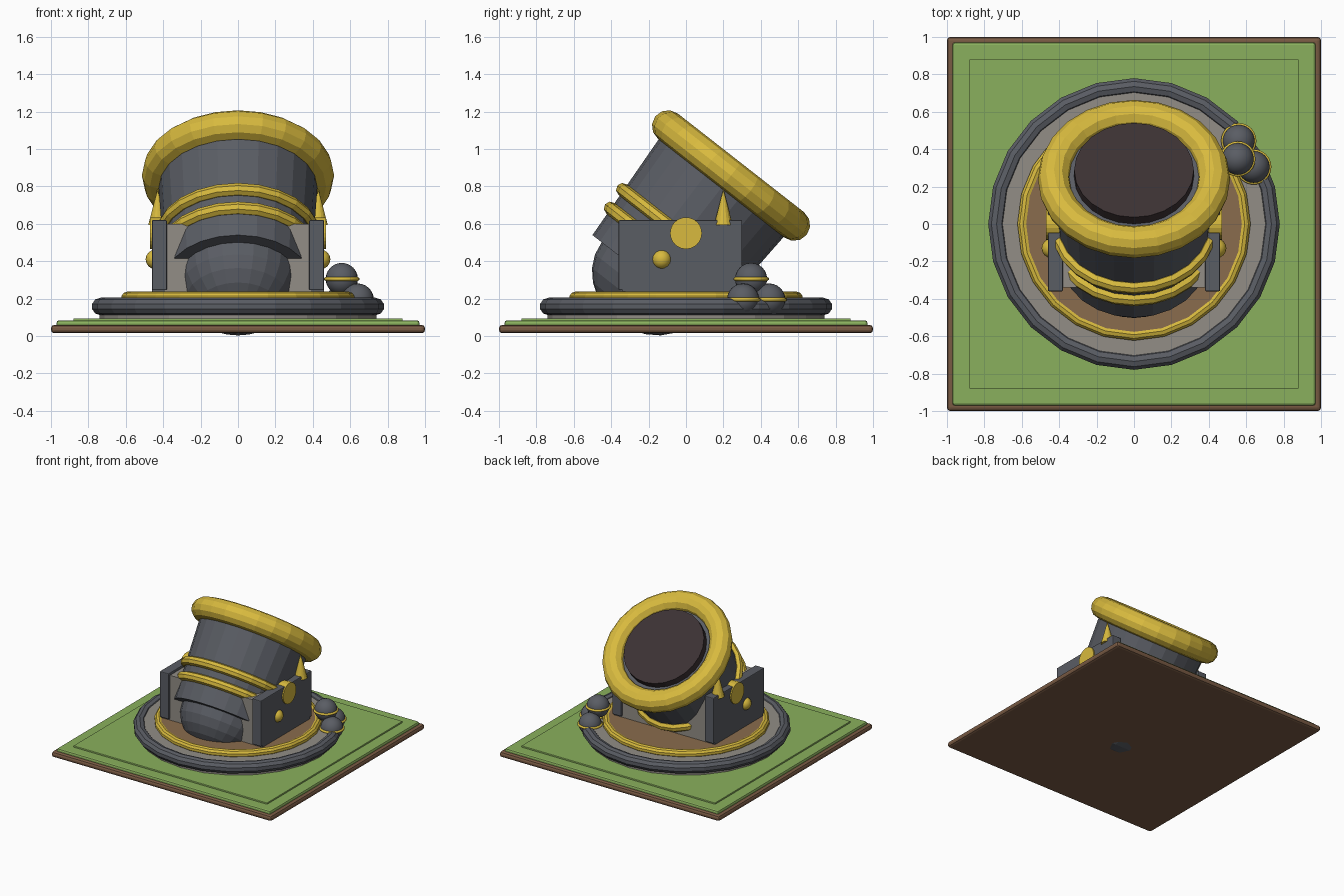
import bpy, bmesh, math
from mathutils import Matrix, Vector

if "Cube" in bpy.data.objects:
    bpy.data.objects.remove(bpy.data.objects["Cube"])


def material(name, *rgb):
    lin = [((c / 255 + 0.055) / 1.055) ** 2.4 for c in rgb] + [1]
    m = bpy.data.materials.new(name)
    m.use_nodes = True
    m.diffuse_color = lin
    m.node_tree.nodes["Principled BSDF"].inputs["Base Color"].default_value = lin
    return m


GOLD = material("gold", 216, 186, 62)
IRON = material("iron_grey", 90, 93, 100)
STONE = material("stone_grey", 146, 141, 134)
GRASS = material("grass_green", 138, 176, 93)
EARTH = material("earth_brown", 122, 91, 68)
WOOD = material("wood_brown", 138, 108, 77)
BORE = material("bore_dark", 60, 49, 51)

SIDES = 24
TILT = Matrix.Translation((0, 0, 0.55)) @ Matrix.Rotation(math.radians(-38), 4, "X")


def finish(name, bm, mat, matrix=Matrix(), smooth=False):
    bmesh.ops.recalc_face_normals(bm, faces=bm.faces)
    mesh = bpy.data.meshes.new(name)
    bm.to_mesh(mesh)
    bm.free()
    mesh.materials.append(mat)
    for p in mesh.polygons:
        p.use_smooth = smooth
    obj = bpy.data.objects.new(name, mesh)
    obj.matrix_world = matrix
    bpy.context.collection.objects.link(obj)
    return obj


def box(name, mat, low, high, bevel=0.0):
    low, high = Vector(low), Vector(high)
    bm = bmesh.new()
    bmesh.ops.create_cube(bm, size=1)
    for v in bm.verts:
        v.co = (low + high) / 2 + v.co * (high - low)
    obj = finish(name, bm, mat)
    if bevel:
        mod = obj.modifiers.new("bevel", "BEVEL")
        mod.width, mod.segments = bevel, 2
    return obj


def cone(name, mat, r1, r2, low, high, matrix=Matrix(), sides=SIDES):
    bm = bmesh.new()
    bmesh.ops.create_cone(bm, cap_ends=True, segments=sides, radius1=r1, radius2=r2,
                          depth=high - low,
                          matrix=Matrix.Translation((0, 0, (low + high) / 2)))
    return finish(name, bm, mat, matrix)


def ring(name, mat, major, minor, height, matrix=Matrix(), sides=SIDES, steps=10, smooth=False):
    """Torus made by spinning a small circle."""
    bm = bmesh.new()
    bmesh.ops.create_circle(bm, segments=steps, radius=minor,
                            matrix=Matrix.Translation((major, 0, height))
                            @ Matrix.Rotation(math.pi / 2, 4, "X"))
    bmesh.ops.spin(bm, geom=bm.edges[:], cent=(0, 0, 0), axis=(0, 0, 1),
                   angle=math.tau, steps=sides, use_merge=True)
    bmesh.ops.remove_doubles(bm, verts=bm.verts, dist=1e-5)
    return finish(name, bm, mat, matrix, smooth)


def ball(name, mat, radius, centre, matrix=Matrix(), squash=1, smooth=True, sides=SIDES):
    bm = bmesh.new()
    bmesh.ops.create_uvsphere(bm, u_segments=sides, v_segments=sides // 2, radius=radius)
    for v in bm.verts:
        v.co.z *= squash
    return finish(name, bm, mat, matrix @ Matrix.Translation(centre), smooth)


# Square ground plate with stepped grass
box("ground_plate", EARTH, (-1, -1, 0.015), (1, 1, 0.06), 0.018)
box("grass_lower", GRASS, (-0.97, -0.97, 0.04), (0.97, 0.97, 0.083), 0.012)
box("grass_upper", GRASS, (-0.88, -0.88, 0.07), (0.88, 0.88, 0.095), 0.004)

# Round platform
cone("stone_disc", STONE, 0.74, 0.74, 0.09, 0.19)
ring("platform_rim", IRON, 0.735, 0.047, 0.158)
ring("platform_gold_ring", GOLD, 0.592, 0.033, 0.204)
cone("platform_floor", WOOD, 0.585, 0.585, 0.17, 0.232)

# Carriage: inner block, cheeks and gold fittings
box("carriage_block", STONE, (-0.39, -0.34, 0.22), (0.39, 0.28, 0.6))
for side, label in ((1, "left"), (-1, "right")):
    x0, x1 = sorted((0.38 * side, 0.46 * side))
    box(label + "_cheek", IRON, (x0, -0.36, 0.245), (x1, 0.3, 0.62), 0.006)
    box(label + "_cheek_foot", IRON, (x0, -0.34, 0.225), (x1, 0.28, 0.26))
    turn = Matrix.Translation((0, 0, 0.55)) @ Matrix.Rotation(side * math.pi / 2, 4, "Y")
    cone(label + "_trunnion", GOLD, 0.085, 0.085, 0.36, 0.47, turn)
    ball(label + "_knob", GOLD, 0.052, (0.442 * side, -0.13, 0.41), sides=16)
    cone(label + "_spike", GOLD, 0.05, 0, 0.593, 0.787,
         Matrix.Translation((0.43 * side, 0.2, 0)), 16)

# Tilted barrel
cone("barrel", IRON, 0.388, 0.43, -0.316, 0.41, TILT)
ball("breech_dome", IRON, 0.325, (0, 0, -0.316), TILT, 0.862, smooth=False)
ring("lower_band", GOLD, 0.4, 0.036, -0.144, TILT, steps=8)
ring("upper_band", GOLD, 0.41, 0.036, -0.025, TILT, steps=8)
ring("muzzle_ring", GOLD, 0.428, 0.086, 0.391, TILT, steps=12)
cone("bore", BORE, 0.32, 0.32, 0.36, 0.468, TILT)

# Banded shot pile
for i, spot in enumerate([(0.56, 0.445, 0.195), (0.64, 0.305, 0.195), (0.555, 0.348, 0.305)]):
    ball(f"shot_{i + 1}", IRON, 0.086, spot)
    ring(f"shot_band_{i + 1}", GOLD, 0.086, 0.01, 0, Matrix.Translation(spot), steps=6, smooth=True)
